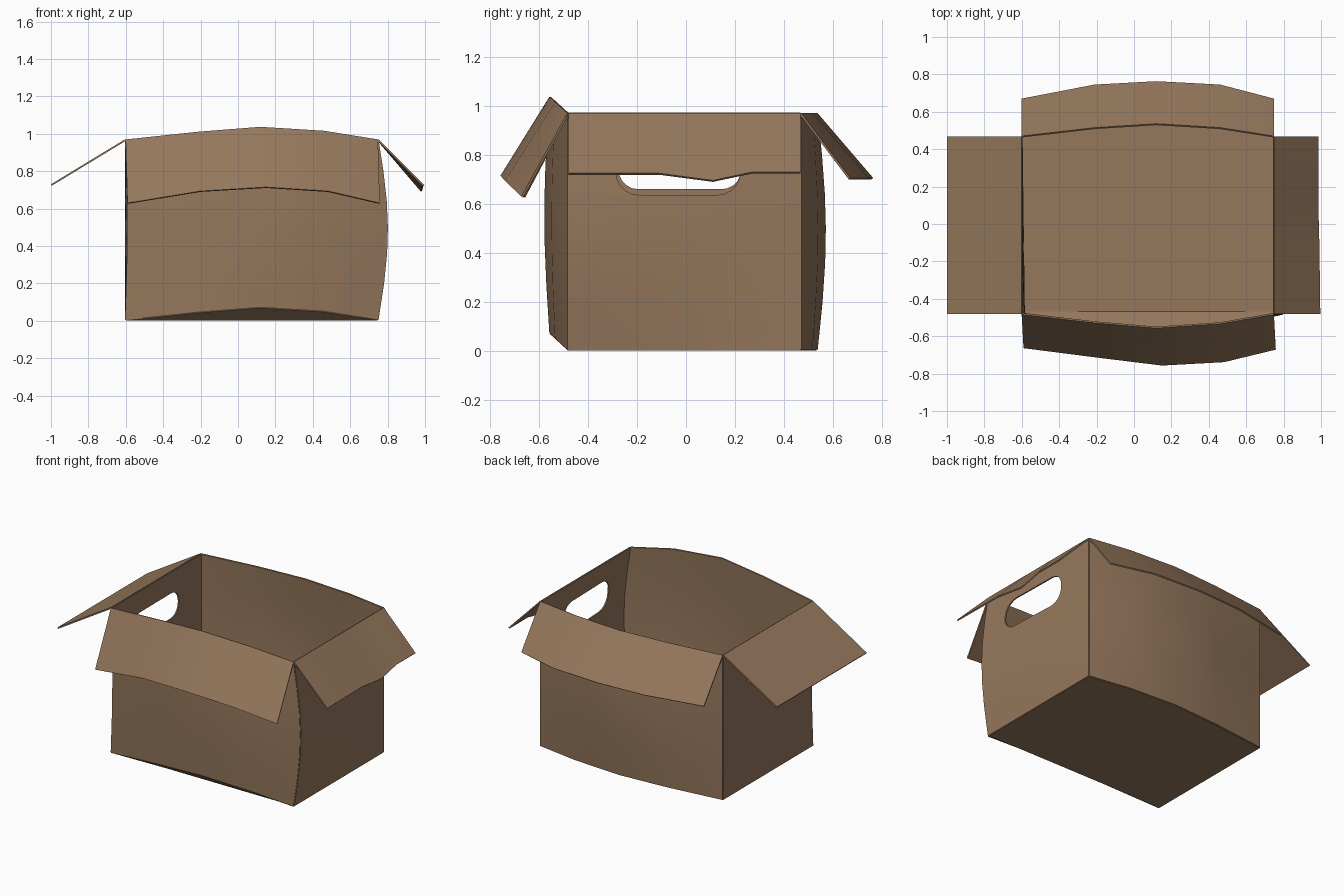
import bpy, bmesh, math

if "Cube" in bpy.data.objects:
    bpy.data.objects.remove(bpy.data.objects["Cube"])

card = bpy.data.materials.new("cardboard_brown")
card.diffuse_color = (0.30, 0.185, 0.107, 1)
card.use_nodes = True
card.node_tree.nodes["Principled BSDF"].inputs["Base Color"].default_value = card.diffuse_color
T = 0.009                                   # card thickness
XS = [-0.6, -0.21, 0.12, 0.46, 0.747]       # crease columns across the width
YS = [-0.48, -0.11, 0.11, 0.27, 0.467]      # crease columns across the depth
BF = [0, 0.045, 0.073, 0.05, 0]             # outward bow of the front
BB = [0, 0.045, 0.066, 0.045, 0]            # outward bow of the back
ZS = [0.006, 0.2, 0.36, 0.5, 0.64, 0.8, 0.968]


def belly(z):
    """0 at floor and rim, 1 at mid height."""
    return math.sin(math.pi * min(1, max(0, (z - 0.006) / 0.962)))


def new_object(name, bm):
    me = bpy.data.meshes.new(name)
    bm.to_mesh(me)
    bm.free()
    ob = bpy.data.objects.new(name, me)
    bpy.context.collection.objects.link(ob)
    me.materials.append(card)
    return ob


def slot_cutter(name, x, y0, y1, z0, z1, r):
    """Rounded slot prism running along x."""
    bm = bmesh.new()
    vs = []
    for k, (cy, cz) in enumerate([(y1 - r, z1 - r), (y0 + r, z1 - r),
                                  (y0 + r, z0 + r), (y1 - r, z0 + r)]):
        for i in range(6):
            a = math.pi / 2 * (k + i / 5)
            vs.append(bm.verts.new((x - 0.15, cy + r * math.cos(a), cz + r * math.sin(a))))
    f = bm.faces.new(vs)
    ext = bmesh.ops.extrude_face_region(bm, geom=[f])
    bmesh.ops.translate(bm, vec=(0.3, 0, 0),
                        verts=[e for e in ext["geom"] if isinstance(e, bmesh.types.BMVert)])
    bmesh.ops.recalc_face_normals(bm, faces=bm.faces)
    ob = new_object(name, bm)
    ob.hide_render = True
    return ob


def panel(name, rows, cutter=None):
    """Sheet of card through rows of points, thickened, with an optional slot."""
    bm = bmesh.new()
    g = [[bm.verts.new(p) for p in row] for row in rows]
    for a, b in zip(g, g[1:]):
        for i in range(len(a) - 1):
            bm.faces.new((a[i], a[i + 1], b[i + 1], b[i]))
    bmesh.ops.recalc_face_normals(bm, faces=bm.faces)
    ob = new_object(name, bm)
    bpy.ops.object.select_all(action='DESELECT')
    bpy.context.view_layer.objects.active = ob
    ob.select_set(True)
    m = ob.modifiers.new("thickness", 'SOLIDIFY')
    m.thickness, m.offset = T, 0
    bpy.ops.object.modifier_apply(modifier=m.name)
    if cutter:
        m = ob.modifiers.new("slot", 'BOOLEAN')
        m.object, m.operation, m.solver = cutter, 'DIFFERENCE', 'EXACT'
        bpy.ops.object.modifier_apply(modifier=m.name)
        bpy.data.objects.remove(cutter)
    bpy.ops.object.shade_smooth_by_angle(angle=math.radians(30))
    return ob


# walls: front bows out and up, back bows out, right side leans out at its front edge
def front_x(x, z):
    t = (x + 0.6) / 1.347
    return x + belly(z) * (0.05 * t + 0.012 * (1 - t))


def front_point(i, z):
    b = BF[i]
    return (front_x(XS[i], z), -0.48 - b * (1 + 0.28 * belly(z)), z + b * 0.92)


def back_point(i, z):
    return (XS[i], 0.467 + BB[i] * (1 + 0.5 * belly(z)), z)


def side_point(x, y, z):
    f = (0.467 - y) / 0.947
    return (x + f * (front_x(x, z) - x), y, z)


panel("front_wall", [[front_point(i, z) for i in range(5)] for z in ZS])
panel("back_wall", [[back_point(i, z) for i in range(5)] for z in ZS])
panel("left_wall", [[side_point(XS[0], y, z) for y in YS] for z in ZS],
      slot_cutter("left_slot", -0.6, -0.275, 0.225, 0.66, 0.83, 0.08))
panel("right_wall", [[side_point(XS[4], y, z) for y in YS] for z in ZS],
      slot_cutter("right_slot", 0.77, -0.285, 0.22, 0.637, 0.84, 0.09))

# floor, curling up to meet the bowed front
z0 = ZS[0]
panel("floor", [[front_point(i, z0) for i in range(5)],
                [(x, -0.47, z0) for x in XS],
                [(x, 0.0, z0) for x in XS],
                [back_point(i, z0) for i in range(5)]])

# four open flaps hinged on the rim
top = ZS[-1]
panel("front_flap", [[front_point(i, top) for i in range(5)],
                     list(zip([-0.59, -0.2, 0.15, 0.48, 0.757],
                              [-0.66, -0.71, -0.753, -0.735, -0.668],
                              [0.628, 0.692, 0.713, 0.692, 0.628]))])
panel("back_flap", [[back_point(i, top) for i in range(5)],
                    [(XS[i], y, 0.703) for i, y in enumerate([0.667, 0.742, 0.76, 0.742, 0.667])]])
panel("left_flap", [[(-0.6, y, top) for y in YS], [(-0.997, y, 0.727) for y in YS]])
panel("right_flap", [[(0.747, y, top) for y in YS],
                     list(zip([0.993, 0.988, 0.982, 0.982, 0.982], YS,
                              [0.722, 0.722, 0.693, 0.727, 0.727]))])
